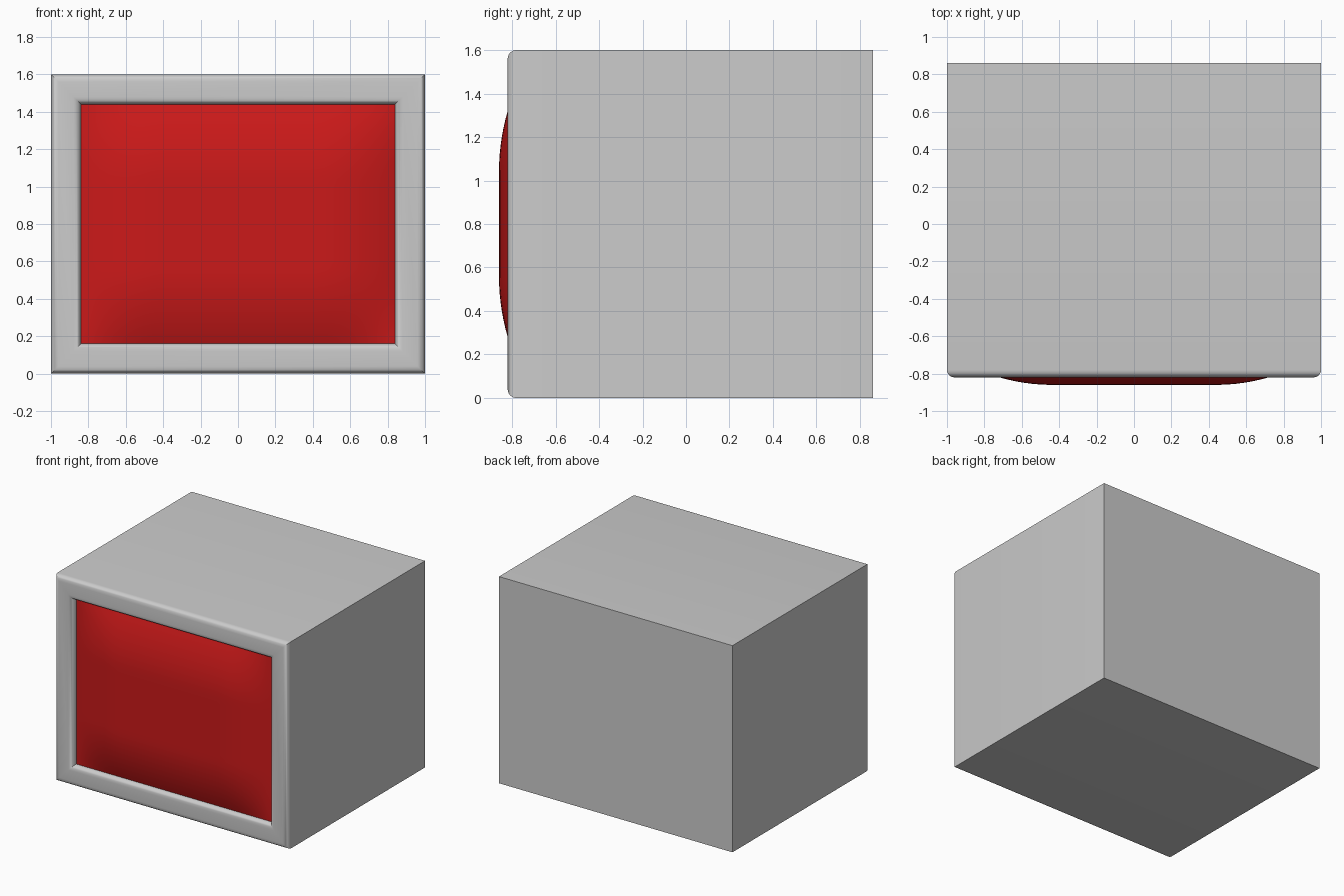
import bpy, math

if "Cube" in bpy.data.objects:
    bpy.data.objects.remove(bpy.data.objects["Cube"])

def make_object(name, verts, faces, angle):
    mesh = bpy.data.meshes.new(name)
    mesh.from_pydata(verts, [], faces)
    mesh.update()
    obj = bpy.data.objects.new(name, mesh)
    bpy.context.collection.objects.link(obj)
    bpy.ops.object.select_all(action='DESELECT')
    obj.select_set(True)
    bpy.context.view_layer.objects.active = obj
    bpy.ops.object.shade_smooth_by_angle(angle=math.radians(angle))
    return obj

W, H, MID = 1.0, 0.8, 0.8        # half width, half height, centre height
FRONT, BACK = -0.82, 0.86
BORDER, R = 0.16, 0.04           # frame width and edge rounding

# Cabinet: one (inset, y) profile swept around the rectangle with mitred corners
steps = 6
arc = [math.pi / 2 * i / steps for i in range(steps + 1)]
profile = [(0, BACK)]
profile += [(R - R * math.cos(a), FRONT + R - R * math.sin(a)) for a in arc]
profile += [(BORDER - R + R * math.sin(a), FRONT + R - R * math.cos(a)) for a in arc]
profile += [(BORDER, -0.72)]
verts, faces = [], []
for inset, y in profile:
    for sx, sz in ((-1, -1), (1, -1), (1, 1), (-1, 1)):
        verts.append((sx * (W - inset), y, MID + sz * (H - inset)))
for r in range(len(profile) - 1):
    for k in range(4):
        a, b = r * 4 + k, r * 4 + (k + 1) % 4
        faces.append((a, a + 4, b + 4, b))
n = len(verts)
faces += [(3, 2, 1, 0)[::-1], (n - 4, n - 3, n - 2, n - 1)]
# back cap faces +y, recess floor faces -y
faces[-2] = (3, 2, 1, 0)
make_object("cabinet", verts, faces, 35)

# Screen: bulging panel, rising from its edges to a flat centre
SW, SH = W - BORDER, H - BORDER
REACH, BULGE, PEAK = 0.40, 0.082, -0.86

def rise(d):
    return 1 - max(0.0, 1 - d / REACH) ** 2

NX, NZ = 40, 32
verts, faces = [], []
for j in range(NZ + 1):
    for i in range(NX + 1):
        x = SW * (2 * i / NX - 1)
        z = SH * (2 * j / NZ - 1)
        y = PEAK + BULGE * (1 - rise(SW - abs(x)) * rise(SH - abs(z)))
        verts.append((x, y, MID + z))
for j in range(NZ):
    for i in range(NX):
        a = j * (NX + 1) + i
        faces.append((a, a + 1, a + NX + 2, a + NX + 1))
screen = make_object("screen", verts, faces, 40)
red = bpy.data.materials.new("screen_red")
red.diffuse_color = (0.6, 0.01, 0.01, 1)
red.use_nodes = True
red.node_tree.nodes["Principled BSDF"].inputs["Base Color"].default_value = red.diffuse_color
screen.data.materials.append(red)
